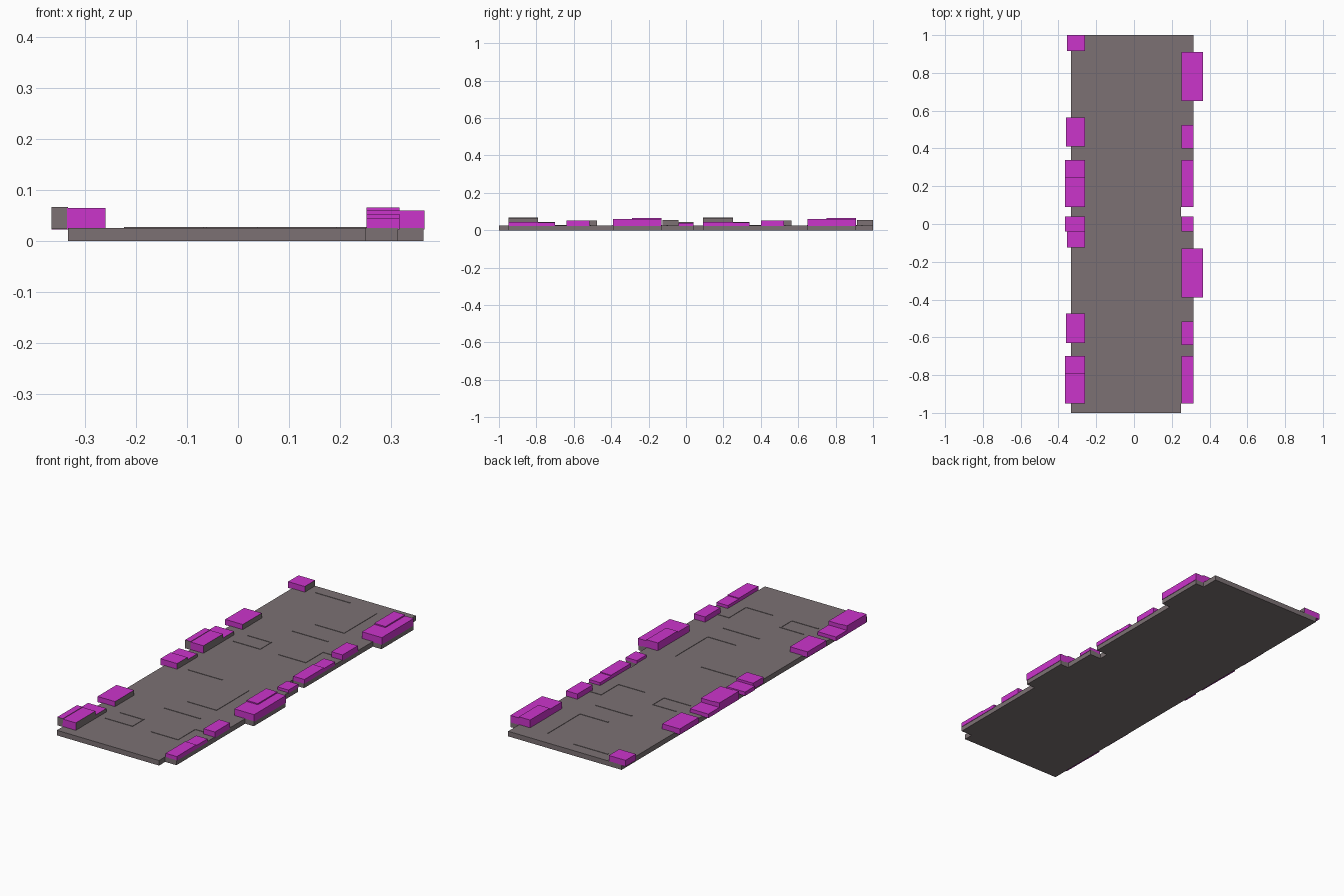
import bpy, bmesh

if "Cube" in bpy.data.objects:
    bpy.data.objects.remove(bpy.data.objects["Cube"])


def material(name, rgb):
    m = bpy.data.materials.new(name)
    m.diffuse_color = (*rgb, 1)
    m.use_nodes = True
    m.node_tree.nodes["Principled BSDF"].inputs["Base Color"].default_value = m.diffuse_color
    return m


grey = material("path_grey", (0.2, 0.167, 0.174))
magenta = material("edge_magenta", (0.6, 0.035, 0.6))


def finish(bm, name, mats):
    bmesh.ops.recalc_face_normals(bm, faces=bm.faces)
    me = bpy.data.meshes.new(name)
    bm.to_mesh(me)
    bm.free()
    for m in mats:
        me.materials.append(m)
    ob = bpy.data.objects.new(name, me)
    bpy.context.collection.objects.link(ob)
    return ob


def box(name, x0, x1, y0, y1, z0, z1, mats, grey_if=None):
    bm = bmesh.new()
    bmesh.ops.create_cube(bm, size=1)
    for v in bm.verts:
        v.co = (x1 if v.co.x > 0 else x0,
                y1 if v.co.y > 0 else y0,
                z1 if v.co.z > 0 else z0)
    bm.normal_update()
    for f in bm.faces:
        if grey_if and grey_if(f.normal):
            f.material_index = 1
    return finish(bm, name, mats)


# path slab with a stepped right-hand outline
steps = [(-1, .25), (-.95, .314), (-.39, .363), (-.13, .314), (.04, .25),
         (.09, .314), (.65, .363), (.91, .314), (1, None)]
outline = [(-.333, 1), (-.333, -1)]
for (ya, x), (yb, _) in zip(steps, steps[1:]):
    outline += [(x, ya), (x, yb)]
bm = bmesh.new()
face = bm.faces.new([bm.verts.new((x, y, 0)) for x, y in outline])
ext = bmesh.ops.extrude_face_region(bm, geom=[face])
top = [v for v in ext["geom"] if isinstance(v, bmesh.types.BMVert)]
bmesh.ops.translate(bm, verts=top, vec=(0, 0, .026))
finish(bm, "path_slab", [grey])

# edge stones, repeating every 1.04 along the path
PERIOD = 1.04
mats = [magenta, grey]


def inner(n):
    return n.x > .5


def inner_front(n):
    return n.x > .5 or n.y < -.5


for k in (0, 1):
    d = -PERIOD * k
    # left row: inner sides are grey
    box("left_tall_stone", -.335, -.26, .09 + d, .25 + d, .023, .0645, mats, inner)
    box("left_tall_stone_rim", -.365, -.333, .09 + d, .25 + d, .024, .067, mats, inner_front)
    box("left_low_stone", -.365, -.26, .25 + d, .34 + d, .023, .044, mats, inner)
    box("left_mid_stone", -.36, -.26, .41 + d, .565 + d, .023, .052, mats, inner)
    box("left_end_stone", -.355, -.26, .915 + d, min(1, 1.0 + d), .023, .055, mats, inner)
    # right row
    box("right_long_stone", .252, .316, .09 + d, .25 + d, .023, .045, mats)
    box("right_low_stone", .252, .316, .25 + d, .34 + d, .023, .041, mats)
    box("right_mid_stone", .252, .316, .40 + d, .525 + d, .023, .053, mats)
    box("right_wide_stone", .252, .365, .65 + d, .91 + d, .023, .06, mats)
    box("right_wide_cap", .252, .316, .75 + d, .91 + d, .059, .066, mats)
box("left_centre_stone", -.365, -.26, -.04, .04, .023, .043, mats, inner)
box("right_centre_stone", .252, .316, -.04, .04, .023, .04, mats)

# paving joints: very low stepped ridges on the slab
joints = [
    [(-.22, .28), (-.07, .28), (-.07, .37), (-.2, .37)],
    [(-.06, .53), (.14, .53)],
    [(.04, .28), (.19, .28), (.19, .42), (.25, .42)],
    [(-.01, .65), (.15, .65), (.15, .91)],
    [(-.21, .94), (-.02, .94)],
]
W = .003
for k in (0, 1):
    d = -PERIOD * k
    for line in joints:
        for (xa, ya), (xb, yb) in zip(line, line[1:]):
            box("paving_joint", min(xa, xb) - W, max(xa, xb) + W,
                min(ya, yb) - W + d, max(ya, yb) + W + d, .024, .028, [grey])
